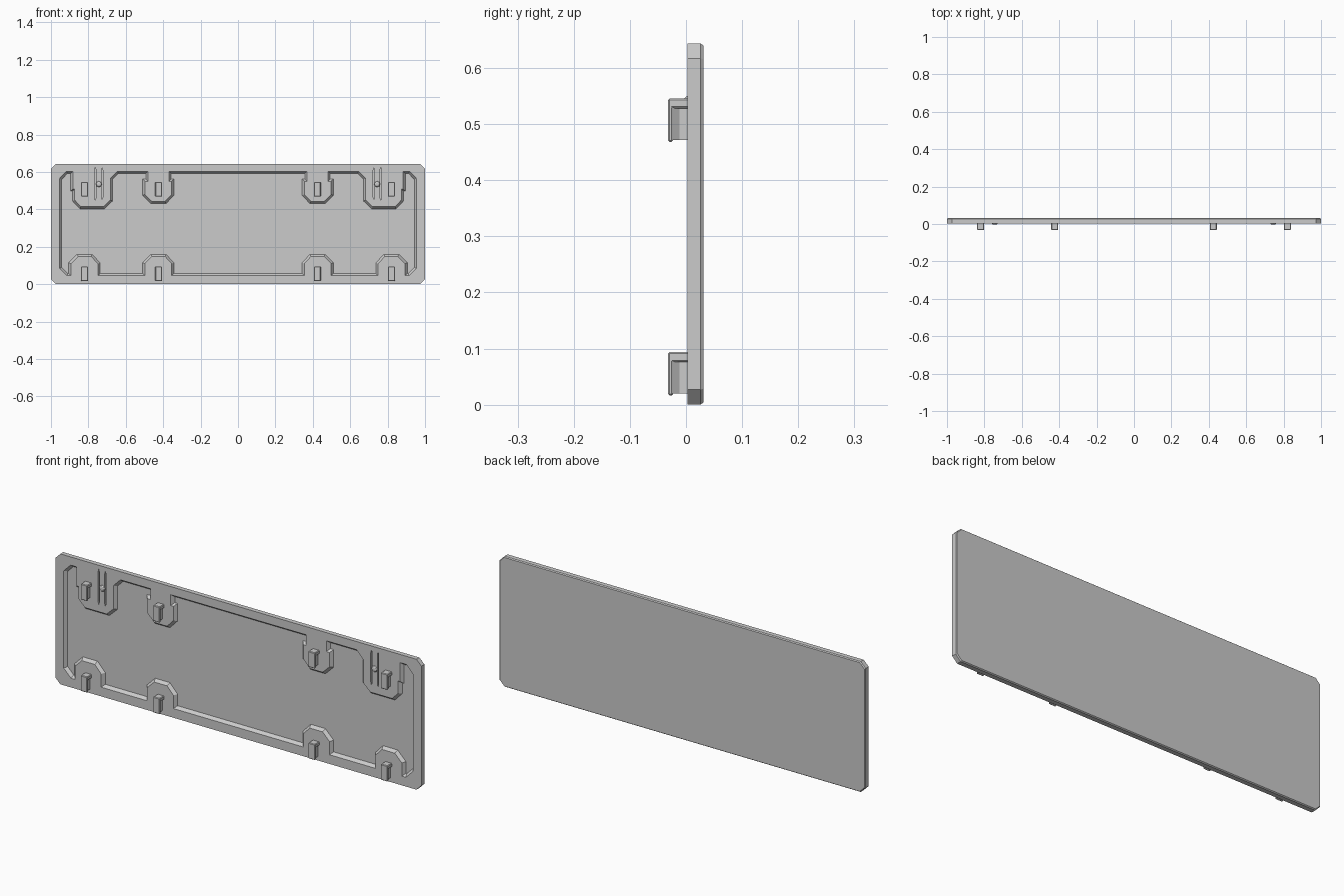
import bpy, bmesh, math
from mathutils import Vector

if "Cube" in bpy.data.objects:
    bpy.data.objects.remove(bpy.data.objects["Cube"])

FRONT, BACK = 0.003, 0.031


def loft(name, loops):
    """Solid from matching closed loops of (x, y, z), capped at both ends."""
    bm = bmesh.new()
    rings = [[bm.verts.new(p) for p in loop] for loop in loops]
    for a, b in zip(rings, rings[1:]):
        n = len(a)
        for i in range(n):
            bm.faces.new((a[i], a[(i + 1) % n], b[(i + 1) % n], b[i]))
    bm.faces.new(rings[0])
    bm.faces.new(rings[-1])
    bmesh.ops.recalc_face_normals(bm, faces=bm.faces)
    me = bpy.data.meshes.new(name)
    bm.to_mesh(me)
    bm.free()
    ob = bpy.data.objects.new(name, me)
    bpy.context.collection.objects.link(ob)
    return ob


def inset(pts, d):
    """Mitred inward offset of a counter-clockwise outline."""
    out = []
    for i, p in enumerate(pts):
        p = Vector(p)
        e1 = (p - Vector(pts[i - 1])).normalized()
        e2 = (Vector(pts[(i + 1) % len(pts)]) - p).normalized()
        n1, n2 = Vector((-e1.y, e1.x)), Vector((-e2.y, e2.x))
        out.append(tuple(p + (n1 + n2) * d / (1 + n1.dot(n2))))
    return out


def at_y(pts, y):
    return [(x, y, z) for x, z in pts]


def carve(target, cutter):
    cutter.hide_render = True
    m = target.modifiers.new("carve", 'BOOLEAN')
    m.operation, m.solver, m.object = 'DIFFERENCE', 'EXACT', cutter
    bpy.context.view_layer.objects.active = target
    bpy.ops.object.modifier_apply(modifier=m.name)
    bpy.data.objects.remove(cutter)


# Panel with clipped corners and a small chamfer round the back
H, C = 0.644, 0.027
outline = [(-1 + C, 0), (1 - C, 0), (1, C), (1, H - C),
           (1 - C, H), (-1 + C, H), (-1, H - C), (-1, C)]
panel = loft("panel", [at_y(outline, FRONT), at_y(outline, BACK - 0.005),
                       at_y(inset(outline, 0.004), BACK)])

# Pocket outline: left half, top centre to bottom centre, then mirrored
half = [(-.37, .604), (-.37, .55), (-.355, .55), (-.355, .48), (-.39, .443),
        (-.46, .443), (-.498, .48), (-.498, .55), (-.48, .55), (-.48, .604),
        (-.645, .604), (-.683, .565), (-.683, .45), (-.72, .415),
        (-.84, .415), (-.873, .45), (-.873, .51), (-.883, .51), (-.883, .604),
        (-.917, .604), (-.955, .565), (-.955, .085), (-.915, .045),
        (-.893, .045), (-.893, .11), (-.855, .148), (-.785, .148),
        (-.75, .11), (-.75, .045), (-.498, .045), (-.498, .11), (-.46, .148),
        (-.39, .148), (-.355, .11), (-.355, .045)]
pocket = half + [(-x, z) for x, z in reversed(half)]
carve(panel, loft("pocket_cutter", [at_y(inset(pocket, -0.002), FRONT - 0.003),
                                    at_y(inset(pocket, 0.012), FRONT + 0.015)]))

# Flex slots with pointed ends on either side of each detent
for s in (-1, 1):
    for x in (0.727, 0.763):
        w = 0.004
        slot = [(s * x + dx, z) for dx, z in
                ((0, .45), (w, .465), (w, .61), (0, .625), (-w, .61), (-w, .465))]
        carve(panel, loft("slot_cutter", [at_y(slot, FRONT - 0.01),
                                          at_y(slot, FRONT + 0.014)]))

# Detent bumps
for s in (-1, 1):
    rings = [[(s * 0.744 + r * math.cos(a * math.pi / 4), y,
               0.535 + r * math.sin(a * math.pi / 4)) for a in range(8)]
             for r, y in ((.016, FRONT + .002), (.016, FRONT), (.012, -.002), (.006, -.004))]
    loft("detent", rings)

# Hooks: an overhanging cap with front lip, and a narrower tapered web inside
cap = [(.006, .546), (-.032, .546), (-.032, .468), (-.023, .468),
       (-.023, .528), (.006, .528)]
web = [(-.0175, -.025), (-.0175, -.023), (-.010, -.012), (-.010, .006),
       (.010, .006), (.010, -.012), (.0175, -.023), (.0175, -.025)]
for s in (-1, 1):
    for x in (0.82, 0.424):
        for dz in (0, -0.452):
            c = loft("hook_cap", [[(s * x + dx, y, z + dz) for y, z in cap]
                                  for dx in (-.0185, .0185)])
            b = c.modifiers.new("chamfer", 'BEVEL')
            b.width, b.segments = 0.003, 1
            loft("hook_web", [[(s * x + dx, y, z + dz) for dx, y in web]
                              for z in (.472, .530)])
